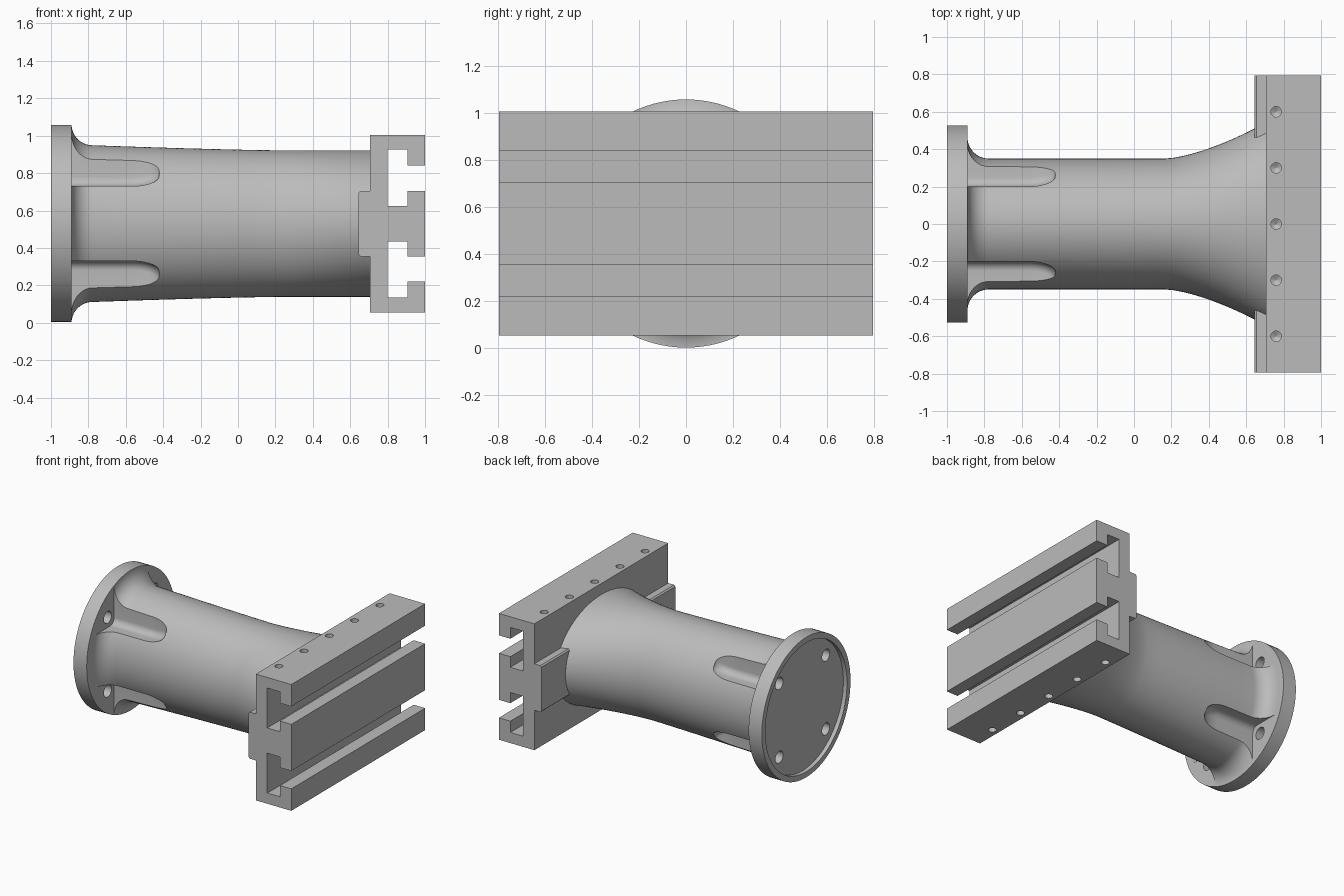
import bpy, bmesh, math
from mathutils import Vector

if "Cube" in bpy.data.objects:
    bpy.data.objects.remove(bpy.data.objects["Cube"])

AXIS = 0.53          # height of the column axis
FLANGE = -0.89       # inner face of the round flange

metal = bpy.data.materials.new("plain grey metal")
metal.use_nodes = True
metal.diffuse_color = (0.5, 0.5, 0.5, 1)
metal.node_tree.nodes["Principled BSDF"].inputs["Base Color"].default_value = (0.5, 0.5, 0.5, 1)


def loft(name, rings):
    """Skin a list of equal closed rings and cap both ends."""
    bm = bmesh.new()
    loops = [[bm.verts.new(p) for p in ring] for ring in rings]
    n = len(loops[0])
    for a, b in zip(loops, loops[1:]):
        for i in range(n):
            j = (i + 1) % n
            bm.faces.new((a[i], a[j], b[j], b[i]))
    bm.faces.new(loops[0])
    bm.faces.new(loops[-1])
    bmesh.ops.recalc_face_normals(bm, faces=bm.faces)
    mesh = bpy.data.meshes.new(name)
    bm.to_mesh(mesh)
    bm.free()
    mesh.materials.append(metal)
    obj = bpy.data.objects.new(name, mesh)
    bpy.context.collection.objects.link(obj)
    return obj


def ring_x(x, ry, rz, y=0, z=AXIS, n=96):
    """Ellipse facing along x."""
    turns = [math.tau * i / n for i in range(n)]
    return [(x, y + ry * math.cos(t), z + rz * math.sin(t)) for t in turns]


def ring_z(z, r, x, y, n=24):
    """Circle facing along z."""
    turns = [math.tau * i / n for i in range(n)]
    return [(x + r * math.cos(t), y + r * math.sin(t), z) for t in turns]


def cut(obj, cutters):
    """Subtract the cutters, then remove them."""
    bpy.context.view_layer.objects.active = obj
    for c in cutters:
        c.hide_render = True
        mod = obj.modifiers.new("cut", "BOOLEAN")
        mod.operation = "DIFFERENCE"
        mod.solver = "EXACT"
        mod.object = c
        bpy.ops.object.modifier_apply(modifier=mod.name)
        bpy.data.objects.remove(c)


def smooth(obj):
    bpy.ops.object.select_all(action="DESELECT")
    obj.select_set(True)
    bpy.context.view_layer.objects.active = obj
    bpy.ops.object.shade_smooth_by_angle(angle=math.radians(30))


corners = [(sy, sz) for sy in (-1, 1) for sz in (-1, 1)]

# Round flange with a shallow recess behind and four bolt holes
flange = loft("flange", [ring_x(x, 0.527, 0.527) for x in (-1, FLANGE)])
recess = loft("recess_cutter", [ring_x(x, 0.485, 0.485) for x in (-1.1, -0.97)])
bolts = [loft("bolt_cutter", [ring_x(x, 0.045, 0.045, sy * 0.277, AXIS + sz * 0.277, 32)
                              for x in (-1.2, -0.8)]) for sy, sz in corners]
cut(flange, [recess] + bolts)

# Column: fillet at the flange, slight taper, wide flare towards the plate
FILLET = 0.112


def column_ring(x):
    d = max(0, FLANGE + FILLET - x)
    fillet = FILLET - math.sqrt(max(0, FILLET ** 2 - d ** 2))
    ry = 0.35 + 0.49 * max(0, x - 0.17) ** 1.5
    rz = 0.392 + 0.027 * min(1, max(0, (0.2 - x) / 0.98)) ** 1.3
    return ring_x(x, ry + fillet, min(rz + fillet, 0.525))


stations = [FLANGE + FILLET * (1 - math.cos(math.pi / 2 * i / 10)) for i in range(11)]
stations += [-0.778 + 0.948 * i / 8 for i in range(1, 9)]
stations += [0.17 + 0.55 * i / 12 for i in range(1, 13)]
column = loft("column", [column_ring(x) for x in stations])


# Bolt pockets: rounded corner channels with a rounded far end
def pocket_ring(x, shift, sy, sz, r=0.05, far=0.8):
    a = 0.2 + shift
    pts = [(far, far), (a, far)]
    for i in range(9):
        t = math.pi / 2 * i / 8
        pts.append((a + r - r * math.cos(t), a + r - r * math.sin(t)))
    pts.append((far, a))
    return [(x, sy * y, AXIS + sz * z) for y, z in pts]


pockets = []
for sy, sz in corners:
    rings = [pocket_ring(-0.95, 0, sy, sz)]
    for i in range(13):
        t = math.pi / 2 * i / 12
        rings.append(pocket_ring(-0.57 + 0.15 * math.sin(t), 0.056 * (1 - math.cos(t)), sy, sz))
    pockets.append(loft("pocket_cutter", rings))
cut(column, pockets)

# Slotted plate: upper half of the profile, mirrored for the lower half
half = [(1, 0.175), (0.905, 0.175), (0.905, 0.095), (0.80, 0.095), (0.80, 0.395),
        (0.905, 0.395), (0.905, 0.31), (1, 0.31), (1, 0.475), (0.705, 0.475),
        (0.705, 0.175), (0.655, 0.175), (0.645, 0.165)]
profile = half + [(x, -z) for x, z in reversed(half)]
plate = loft("slotted_plate", [[(x, y, AXIS + z) for x, z in profile] for y in (-0.795, 0.795)])

# Blind drilled holes along both long edges of the plate
drills = []
for side in (-1, 1):
    for i in range(-2, 3):
        steps = [(0.6, 0.028), (0.39, 0.028), (0.374, 0.001)]
        drills.append(loft("drill_cutter", [ring_z(AXIS + side * h, r, 0.76, 0.3 * i)
                                            for h, r in steps]))
cut(plate, drills)

for part in (flange, column, plate):
    smooth(part)
